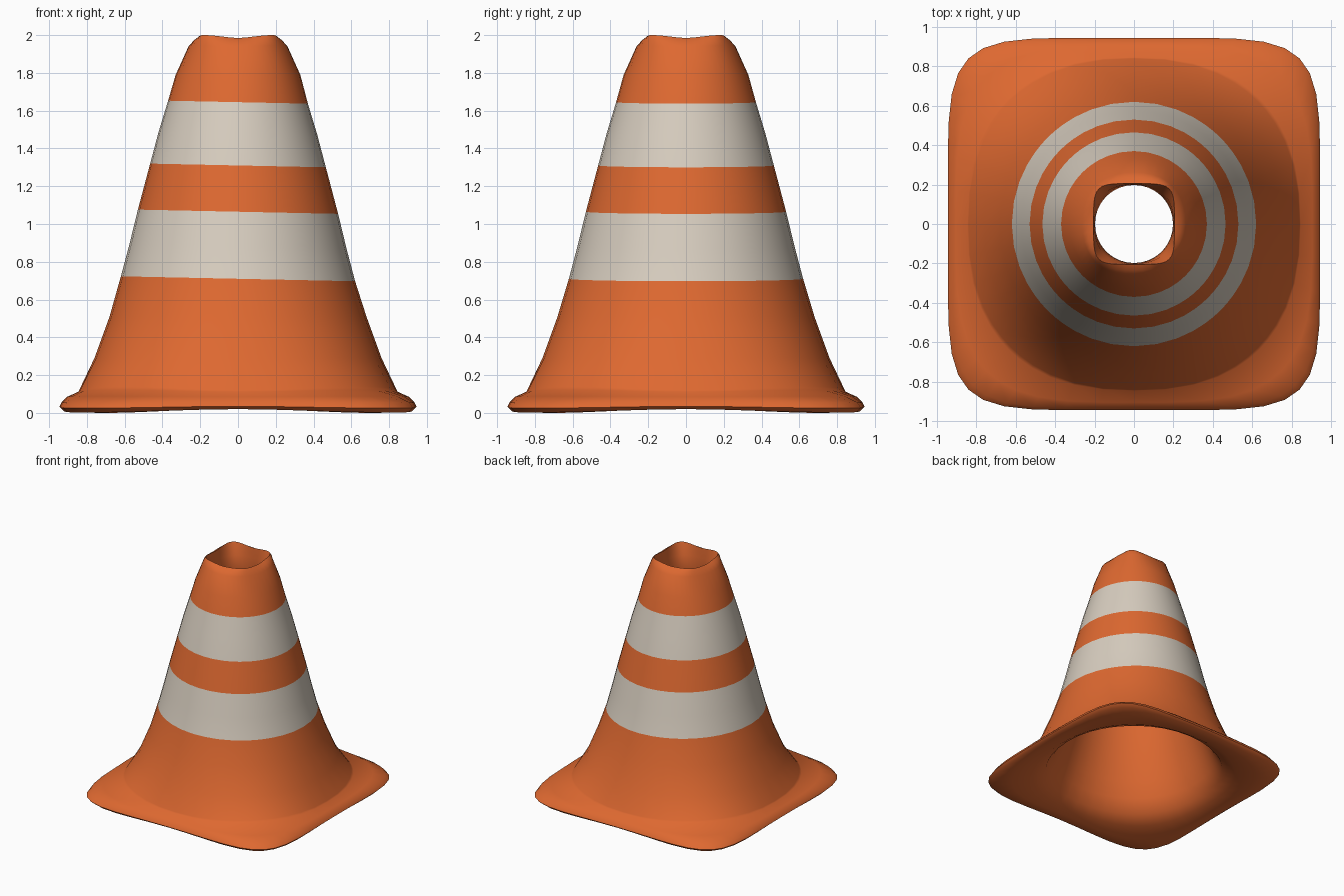
import bpy, bmesh, math

SEG = 48


def material(name, rgb):
    m = bpy.data.materials.new(name)
    m.diffuse_color = (*rgb, 1)
    return m


orange = material("safety orange", (0.73, 0.14, 0.03))
white = material("reflective off white", (0.68, 0.61, 0.52))

# Rings from rim, down the outside, under the flange and up the inside:
# (half width, height mid-side, height at corners, squareness, band below, tilt)
outside = [
    (0.205, 1.985, 2.00, 5.0, 0, 0),
    (0.235, 1.97, 1.98, 3.0, 0, 0),
    (0.262, 1.94, 1.945, 2.3, 0, 0),
    (0.33, 1.79, 1.79, 2.0, 0, 0),
    (0.37, 1.645, 1.645, 2.0, 1, 1),    # upper band
    (0.42, 1.48, 1.48, 2.0, 1, 1),
    (0.465, 1.31, 1.31, 2.0, 0, 1),
    (0.53, 1.065, 1.065, 2.0, 1, 1),    # lower band
    (0.575, 0.88, 0.88, 2.0, 1, 1),
    (0.62, 0.71, 0.71, 2.0, 0, 1),
    (0.68, 0.51, 0.51, 2.05, 0, 0),
    (0.76, 0.29, 0.29, 2.15, 0, 0),
    (0.84, 0.122, 0.14, 2.34, 0, 0),    # foot of the cone
    (0.845, 0.112, 0.122, 2.45, 0, 0),
    (0.905, 0.085, 0.088, 3.6, 0, 0),   # flange
    (0.935, 0.055, 0.055, 5.2, 0, 0),
    (0.945, 0.035, 0.025, 5.9, 0, 0),
    (0.925, 0.02, 0.002, 5.7, 0, 0),
]
inside = [
    (0.85, 0.025, 0.0, 3.6, 0, 0),      # underside
    (0.77, 0.045, 0.03, 2.5, 0, 0),
    (0.70, 0.09, 0.08, 2.15, 0, 0),     # hollow
    (0.645, 0.19, 0.19, 2.05, 0, 0),
    (0.60, 0.32, 0.32, 2.0, 0, 0),
    (0.535, 0.51, 0.51, 2.0, 0, 0),
    (0.48, 0.71, 0.71, 2.0, 0, 0),
    (0.39, 1.065, 1.065, 2.0, 0, 0),
    (0.325, 1.31, 1.31, 2.0, 0, 0),
    (0.235, 1.64, 1.64, 2.0, 0, 0),
    (0.198, 1.79, 1.79, 2.0, 0, 0),
    (0.20, 1.90, 1.90, 2.5, 0, 0),
]
profile = outside + inside

bm = bmesh.new()
rings = []
for a, z_mid, z_cor, n, band, tilt in profile:
    ring = []
    for i in range(SEG):
        t = 2 * math.pi * i / SEG
        t += 0.11 * math.sin(4 * t)         # more points near the corners
        c, s = math.cos(t), math.sin(t)
        r = a / (abs(c) ** n + abs(s) ** n) ** (1 / n)
        z = z_mid + (z_cor - z_mid) * math.sin(2 * t) ** 2
        z -= 0.021 * tilt * r * c           # bands sit slightly tilted
        ring.append(bm.verts.new((r * c, r * s, z)))
    rings.append(ring)

# Closed shell, coloured by band
for k in range(len(rings)):
    upper, lower = rings[k], rings[(k + 1) % len(rings)]
    for i in range(SEG):
        j = (i + 1) % SEG
        f = bm.faces.new((upper[i], lower[i], lower[j], upper[j]))
        f.material_index = profile[k][4]
bmesh.ops.recalc_face_normals(bm, faces=bm.faces)

mesh = bpy.data.meshes.new("traffic_cone")
bm.to_mesh(mesh)
bm.free()
mesh.materials.append(orange)
mesh.materials.append(white)
cone = bpy.data.objects.new("traffic_cone", mesh)
bpy.context.collection.objects.link(cone)
bpy.context.view_layer.objects.active = cone
cone.select_set(True)
bpy.ops.object.shade_smooth_by_angle(angle=math.radians(50))
